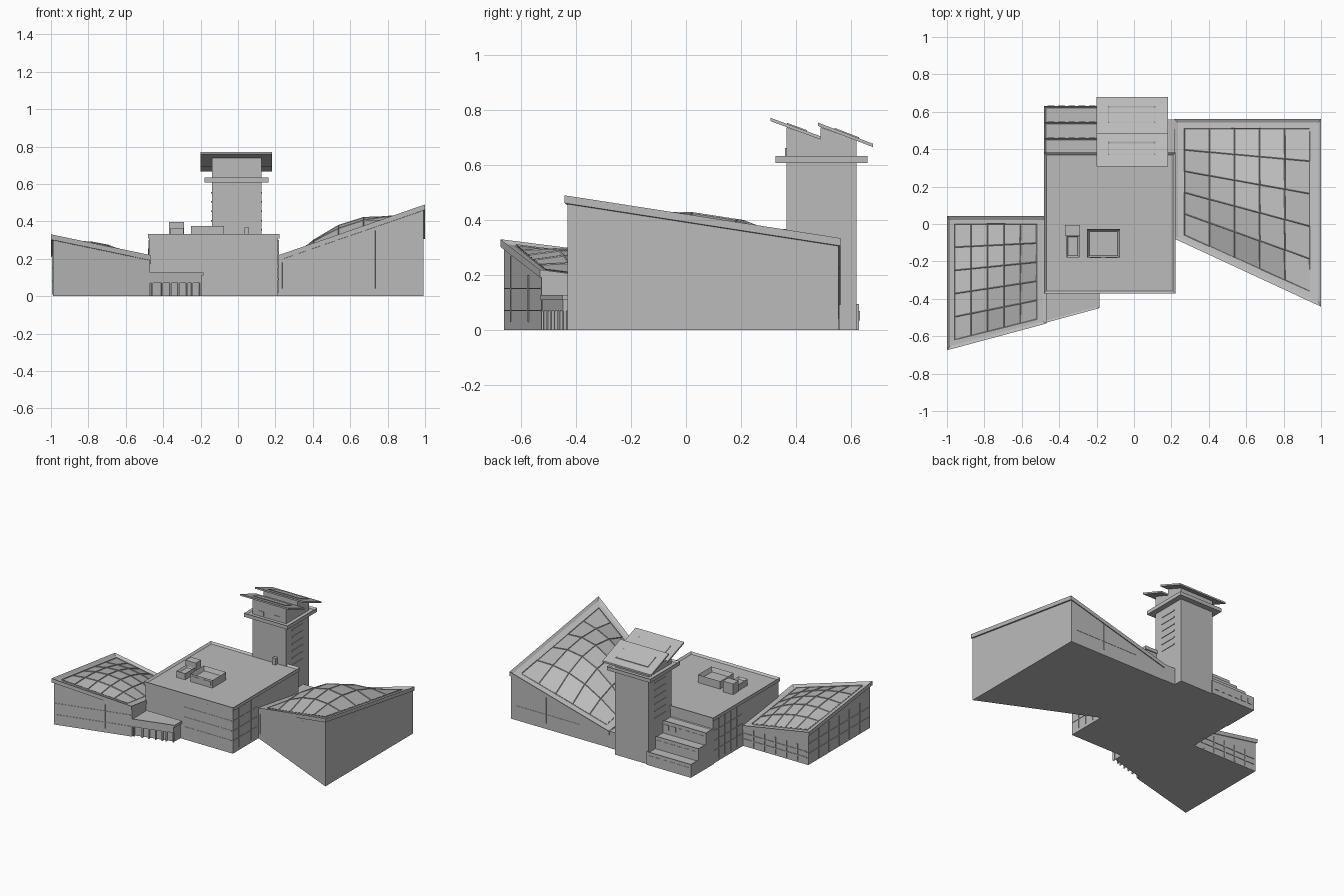
import bpy, bmesh, math
from mathutils import Vector

if "Cube" in bpy.data.objects:
    bpy.data.objects.remove(bpy.data.objects["Cube"])

GREY = bpy.data.materials.new("light grey")
GREY.use_nodes = True
GREY.diffuse_color = (0.5, 0.5, 0.5, 1)
GREY.node_tree.nodes["Principled BSDF"].inputs["Base Color"].default_value = (0.5, 0.5, 0.5, 1)


def finish(bm, name):
    bmesh.ops.recalc_face_normals(bm, faces=bm.faces)
    mesh = bpy.data.meshes.new(name)
    bm.to_mesh(mesh)
    bm.free()
    mesh.materials.append(GREY)
    obj = bpy.data.objects.new(name, mesh)
    bpy.context.collection.objects.link(obj)
    return obj


def prism(name, outline, low, high, rim=0, depth=0):
    """Upright prism; low and high are functions of x, y. A rim sinks the top."""
    bm = bmesh.new()
    bottom = [bm.verts.new((x, y, low(x, y))) for x, y in outline]
    top = [bm.verts.new((x, y, high(x, y))) for x, y in outline]
    bm.faces.new(bottom)
    lid = bm.faces.new(top)
    n = len(outline)
    for i in range(n):
        j = (i + 1) % n
        bm.faces.new((bottom[i], bottom[j], top[j], top[i]))
    bmesh.ops.recalc_face_normals(bm, faces=bm.faces)
    if rim:
        bmesh.ops.inset_region(bm, faces=[lid], thickness=rim, depth=-depth, use_even_offset=True)
    return finish(bm, name)


def box(name, x0, x1, y0, y1, z0, z1, rim=0, depth=0):
    outline = [(x0, y0), (x1, y0), (x1, y1), (x0, y1)]
    return prism(name, outline, lambda x, y: z0, lambda x, y: z1, rim, depth)


def wall_strips(name, a, b, strips, out=0.004):
    """Thin plates on the wall from a to b: each is start, end, low, high."""
    a, b = Vector(a), Vector(b)
    along = b - a
    normal = Vector((along.y, -along.x)).normalized() * out
    bm = bmesh.new()
    for s, e, low, high in strips:
        p, q = a + along * s, a + along * e
        ring = [p - normal, q - normal, q + normal, p + normal]
        lo = [bm.verts.new((v.x, v.y, low)) for v in ring]
        hi = [bm.verts.new((v.x, v.y, high)) for v in ring]
        bm.faces.new(lo)
        bm.faces.new(hi)
        for i in range(4):
            j = (i + 1) % 4
            bm.faces.new((lo[i], lo[j], hi[j], hi[i]))
    return finish(bm, name)


def grid_strips(columns, rows, low, high, w=0.006, length=1.0):
    """Evenly spaced mullions and transoms for wall_strips."""
    strips = []
    for i in range(1, columns):
        c = i / columns
        strips.append((c - w / length / 2, c + w / length / 2, low, high))
    for j in range(1, rows):
        z = low + (high - low) * j / rows
        strips.append((0.02, 0.98, z - w / 2, z + w / 2))
    return strips


def dome(name, corners, plane, rise, cells=5):
    """Bulging net of panels on a sloping roof, with ribs along the seams."""
    a, b, c, d = [Vector(p) for p in corners]
    bm = bmesh.new()
    net = []
    for i in range(cells + 1):
        row = []
        for j in range(cells + 1):
            u, v = i / cells, j / cells
            p = a.lerp(b, u).lerp(d.lerp(c, u), v)
            bulge = rise * (math.sin(math.pi * u) * math.sin(math.pi * v)) ** 0.9
            row.append(bm.verts.new((p.x, p.y, plane(p.x, p.y) - 0.008 + bulge)))
        net.append(row)
    for i in range(cells):
        for j in range(cells):
            bm.faces.new((net[i][j], net[i + 1][j], net[i + 1][j + 1], net[i][j + 1]))
    shell = finish(bm, name)
    ribs = shell.copy()
    ribs.data = shell.data.copy()
    ribs.name = name + "_ribs"
    bpy.context.collection.objects.link(ribs)
    wire = ribs.modifiers.new("ribs", "WIREFRAME")
    wire.thickness = 0.008
    wire.use_even_offset = False


def wing(name, walls, eaves, plane, dome_corners, rise):
    prism(name + "_walls", walls, lambda x, y: 0, lambda x, y: plane(x, y) - 0.02)
    prism(name + "_roof", eaves, lambda x, y: plane(x, y) - 0.028, plane, 0.018, 0.012)
    dome(name + "_dome", dome_corners, plane, rise)


# Main hall with sunken roof and wall grids
box("main_hall", -0.475, 0.215, -0.365, 0.375, 0, 0.31)
box("main_roof", -0.482, 0.222, -0.372, 0.382, 0.308, 0.332, 0.014, 0.012)
wall_strips("hall_front_mullions", (-0.18, -0.365), (0.215, -0.365),
            grid_strips(4, 4, 0.02, 0.3, 0.005, 0.4), 0.002)
wall_strips("hall_left_mullions", (0.215, -0.365), (0.215, -0.09),
            grid_strips(4, 4, 0.02, 0.3, 0.006, 0.28), 0.003)
wall_strips("hall_right_mullions", (-0.475, 0.375), (-0.475, 0.04),
            grid_strips(5, 4, 0.02, 0.3, 0.006, 0.34), 0.003)

# Large wing on the left
wing("large_wing",
     [(0.215, 0.555), (0.215, -0.075), (0.992, -0.432), (0.992, 0.555)],
     [(0.215, 0.562), (0.215, -0.078), (1, -0.442), (1, 0.562)],
     lambda x, y: 0.49 - 0.274 * (1 - x) - 0.155 * (y + 0.44),
     [(0.27, 0.51), (0.27, -0.06), (0.94, -0.36), (0.94, 0.51)], 0.115)
box("wing_link", 0.11, 0.22, 0.37, 0.558, 0, 0.12)
wall_strips("large_wing_front_joints", (0.215, -0.075), (0.992, -0.432),
            [(0.02, 0.028, 0.04, 0.18), (0.66, 0.668, 0.04, 0.35)], 0.003)
wall_strips("large_wing_back_joints", (0.992, 0.555), (0.215, 0.555),
            [(0.35, 0.358, 0.04, 0.23), (0.05, 0.7, 0.1, 0.104)], 0.002)

# Small wing on the right
wing("small_wing",
     [(-0.99, 0.035), (-0.47, 0.035), (-0.47, -0.525), (-0.99, -0.662)],
     [(-1, 0.042), (-0.468, 0.042), (-0.468, -0.532), (-1, -0.675)],
     lambda x, y: 0.33 - 0.174 * (x + 1) - 0.127 * (y + 0.67),
     [(-0.96, 0.0), (-0.52, 0.0), (-0.52, -0.51), (-0.96, -0.62)], 0.05)
wall_strips("small_wing_front_joints", (-0.99, -0.662), (-0.47, -0.525),
            [(0.18, 0.19, 0.03, 0.27), (0.65, 0.66, 0.03, 0.2),
             (0.02, 0.98, 0.07, 0.074), (0.02, 0.98, 0.15, 0.154)], 0.003)
wall_strips("small_wing_back_mullions", (-0.47, 0.035), (-0.99, 0.035),
            grid_strips(6, 3, 0.01, 0.13, 0.008, 0.52))
wall_strips("small_wing_side_mullions", (-0.99, 0.035), (-0.99, -0.662),
            grid_strips(6, 3, 0.01, 0.22, 0.008, 0.7))

# Entrance with canopy, posts and recessed doors
flat = lambda z: (lambda x, y: z)
prism("entrance", [(-0.48, -0.505), (-0.2, -0.428), (-0.2, -0.36), (-0.48, -0.36)], flat(0), flat(0.115))
prism("entrance_canopy", [(-0.48, -0.53), (-0.185, -0.45), (-0.185, -0.36), (-0.48, -0.36)],
      flat(0.11), flat(0.128), 0.01, 0.006)
prism("entrance_lintel", [(-0.47, -0.522), (-0.195, -0.447), (-0.195, -0.4), (-0.47, -0.4)],
      flat(0.07), flat(0.112))
wall_strips("entrance_posts", (-0.47, -0.515), (-0.195, -0.44),
            [(c, c + 0.03, 0, 0.072) for c in (0.02, 0.22, 0.38, 0.54, 0.7, 0.8, 0.96)], 0.006)

# Stepped terraces behind the hall, each with a parapet
for i, (back, top) in enumerate([(0.63, 0.095), (0.545, 0.175), (0.46, 0.255)]):
    box(f"terrace_{i + 1}", -0.48, -0.13, 0.37, back, 0, top, 0.01, 0.01)
    wall_strips(f"terrace_windows_{i + 1}", (-0.14, back), (-0.47, back),
                [(k / 6 + 0.03, k / 6 + 0.14, top - 0.06, top - 0.025) for k in range(6)], 0.003)

# Tower, its gallery and cabin
TX0, TX1, TY0, TY1 = -0.14, 0.125, 0.365, 0.62
box("tower_shaft", TX0, TX1, TY0, TY1, 0, 0.615)
box("tower_gallery", -0.18, 0.163, 0.325, 0.66, 0.608, 0.634, 0.012, 0.01)
for side, x, a, b in (("left", TX1, TY0, TY1), ("right", TX0, TY1, TY0)):
    wall_strips(f"tower_{side}_ledges", (x, a), (x, b),
                [(0.25, 0.75, 0.3 + 0.05 * k, 0.308 + 0.05 * k) for k in range(6)], 0.004)
bm = bmesh.new()
profile = [(TY0, 0.62), (TY1, 0.62), (TY1, 0.69), (0.49, 0.738), (0.49, 0.695), (TY0, 0.738)]
ends = [[bm.verts.new((x, y, z)) for y, z in profile] for x in (TX0, TX1)]
for end in ends:
    bm.faces.new(end)
for i in range(len(profile)):
    j = (i + 1) % len(profile)
    bm.faces.new((ends[0][i], ends[0][j], ends[1][j], ends[1][i]))
finish(bm, "tower_cabin")
wall_strips("cabin_front_windows", (TX0, TY0), (TX1, TY0),
            [(0.18, 0.34, 0.63, 0.662), (0.66, 0.82, 0.63, 0.662)])

# Two tilted roof slabs with raised panels
for name, y0, y1, z0, z1 in (("front", 0.308, 0.49, 0.772, 0.705), ("back", 0.48, 0.68, 0.755, 0.678)):
    slope = lambda x, y, y0=y0, y1=y1, z0=z0, z1=z1: z0 + (z1 - z0) * (y - y0) / (y1 - y0)
    under = lambda x, y, s=slope: s(x, y) - 0.012
    prism(f"tower_roof_{name}", [(-0.2, y0), (0.182, y0), (0.182, y1), (-0.2, y1)], under, slope)
    over = lambda x, y, s=slope: s(x, y) + 0.004
    prism(f"tower_roof_panel_{name}",
          [(-0.14, y0 + 0.06), (0.115, y0 + 0.06), (0.115, y1 - 0.05), (-0.14, y1 - 0.05)],
          slope, over, 0.008, 0.004)

# Rooftop plant
box("plant_box", -0.25, -0.075, -0.18, -0.028, 0.318, 0.376, 0.012, 0.03)
box("vent_low", -0.362, -0.292, -0.178, -0.06, 0.318, 0.365, 0.01, 0.015)
box("vent_high", -0.368, -0.288, -0.065, -0.005, 0.318, 0.397)
box("roof_hatch", 0.035, 0.058, 0.34, 0.366, 0.318, 0.368)
wall_strips("plant_louvres", (-0.25, -0.18), (-0.075, -0.18),
            [(0.08, 0.42, 0.335, 0.362), (0.56, 0.92, 0.335, 0.362)], 0.003)
